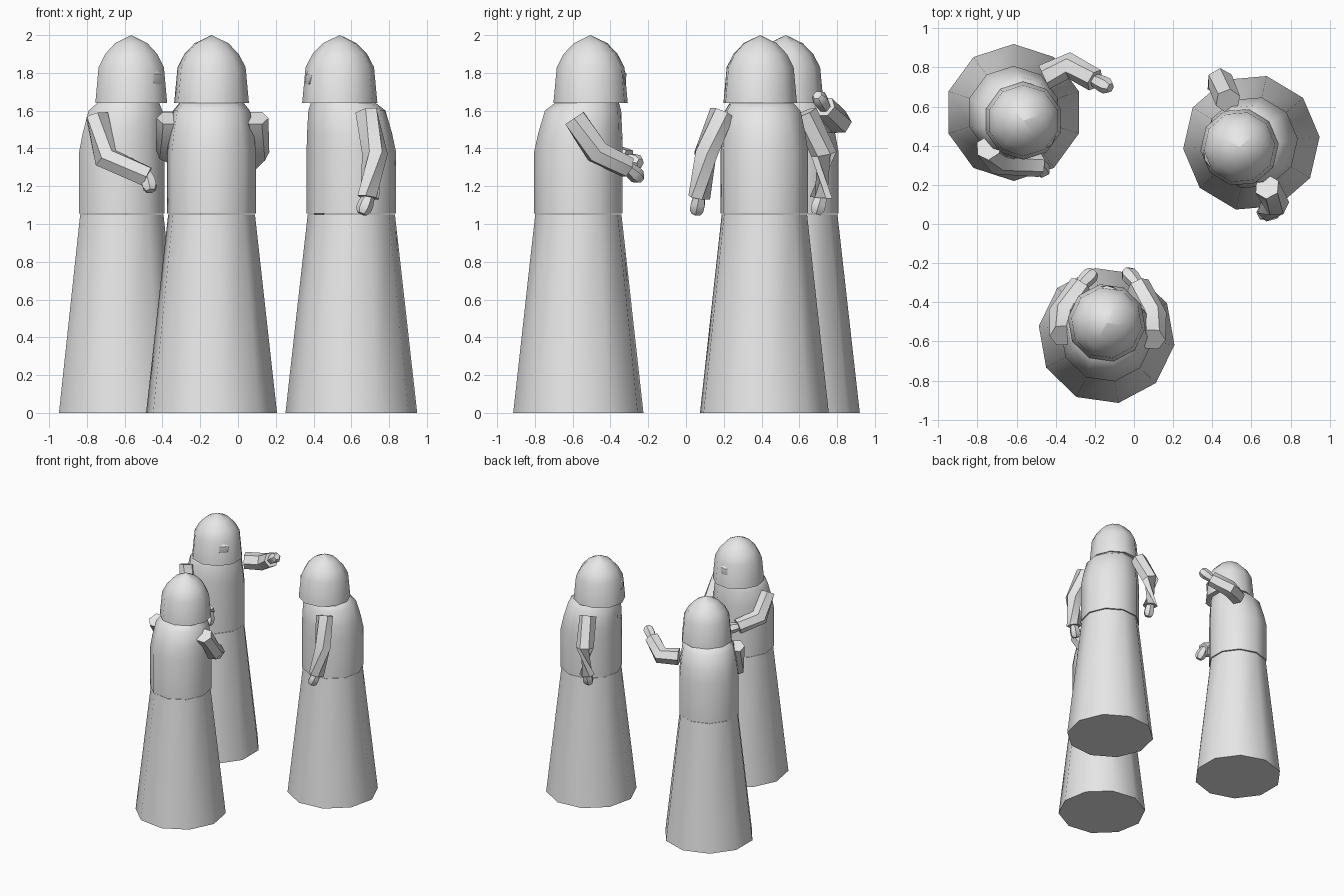
import bpy, bmesh, math
from mathutils import Vector, Matrix

if "Cube" in bpy.data.objects:
    bpy.data.objects.remove(bpy.data.objects["Cube"])

grey = bpy.data.materials.new("plain grey")
grey.diffuse_color = (0.8, 0.8, 0.8, 1)
grey.use_nodes = True
grey.node_tree.nodes["Principled BSDF"].inputs["Base Color"].default_value = grey.diffuse_color


def finish(bm, name, angle=45):
    bmesh.ops.recalc_face_normals(bm, faces=bm.faces[:])
    mesh = bpy.data.meshes.new(name)
    bm.to_mesh(mesh)
    bm.free()
    mesh.materials.append(grey)
    ob = bpy.data.objects.new(name, mesh)
    bpy.context.collection.objects.link(ob)
    bpy.ops.object.select_all(action='DESELECT')
    ob.select_set(True)
    bpy.context.view_layer.objects.active = ob
    bpy.ops.object.shade_smooth_by_angle(angle=math.radians(angle))


def skin(name, rings, angle=45):
    """Bridge rings of points and cap both ends."""
    bm = bmesh.new()
    loops = [[bm.verts.new(p) for p in ring] for ring in rings]
    n = len(loops[0])
    for a, b in zip(loops, loops[1:]):
        for i in range(n):
            j = (i + 1) % n
            bm.faces.new((a[i], a[j], b[j], b[i]))
    bm.faces.new(loops[0])
    bm.faces.new(loops[-1])
    bmesh.ops.remove_doubles(bm, verts=bm.verts[:], dist=0.0005)
    finish(bm, name, angle)


def lathe(name, centre, forward, phase, profile, sides=10):
    """Profile rows are height, radius, forward lean."""
    rings = []
    for z, r, lean in profile:
        c = Vector((*centre, z)) + forward * lean
        rings.append([c + Vector((math.cos(a), math.sin(a), 0)) * r
                      for a in (phase + math.tau * i / sides for i in range(sides))])
    skin(name, rings)


def tube(name, path, radii, sides=6):
    pts = [Vector(p) for p in path]
    rings = []
    for i, (p, r) in enumerate(zip(pts, radii)):
        d = pts[min(i + 1, len(pts) - 1)] - pts[max(i - 1, 0)]
        q = d.to_track_quat('Z', 'Y')
        rings.append([p + q @ Vector((r * math.cos(math.tau * k / sides),
                                      r * math.sin(math.tau * k / sides), 0))
                      for k in range(sides)])
    skin(name, rings, 50)


SKIRT = [(0, 0.35, 0), (1.05, 0.232, 0)]
TORSO = [(1.055, 0.238, 0), (1.38, 0.238, 0), (1.48, 0.226, 0.01),
         (1.60, 0.205, 0.025), (1.65, 0.165, 0.05)]
HEAD = [(1.64, 0.200, 0.065), (1.66, 0.198, 0.065), (1.83, 0.182, 0.065),
        (1.90, 0.145, 0.065), (1.957, 0.090, 0.065), (2.0, 0.0004, 0.065)]


def figure(tag, centre, facing, phase, arms):
    f = math.radians(facing)
    forward = Vector((math.cos(f), math.sin(f), 0))
    ph = math.radians(phase)
    lathe(tag + "_robe_skirt", centre, forward, ph, SKIRT)
    lathe(tag + "_torso", centre, forward, ph, TORSO)
    lathe(tag + "_head", centre, forward, ph, HEAD)

    # shallow face patch set into the front of the hood
    bm = bmesh.new()
    bmesh.ops.create_icosphere(bm, subdivisions=1, radius=1)
    spot = Vector((*centre, 1.77)) + forward * (0.065 + 0.165)
    bm.transform(Matrix.Translation(spot) @ Matrix.Rotation(f, 4, 'Z')
                 @ Matrix.Diagonal((0.028, 0.06, 0.055, 1)))
    finish(bm, tag + "_face", 30)

    # sleeves with a bent elbow, and a small hand at the end of each
    for side, (shoulder, elbow, wrist, hand) in arms.items():
        tube(f"{tag}_{side}_sleeve", (shoulder, elbow, wrist), (0.066, 0.068, 0.06))
        w, h = Vector(wrist), Vector(hand)
        d = (h - w).normalized()
        tube(f"{tag}_{side}_hand", (w - d * 0.02, h - d * 0.02, h + d * 0.015, h + d * 0.04),
             (0.03, 0.042, 0.042, 0.026))


figure("back_left_figure", (-0.615, 0.57), -40, 18, {
    "right": ((-0.745, 0.39, 1.57), (-0.70, 0.32, 1.35), (-0.48, 0.30, 1.25), (-0.47, 0.28, 1.21)),
    "left": ((-0.46, 0.75, 1.54), (-0.33, 0.81, 1.54), (-0.20, 0.735, 1.62), (-0.15, 0.71, 1.66))})

figure("right_figure", (0.60, 0.415), 200, 5, {
    "left": ((0.68, 0.19, 1.59), (0.725, 0.105, 1.37), (0.69, 0.07, 1.14), (0.67, 0.06, 1.09)),
    "right": ((0.48, 0.63, 1.59), (0.44, 0.73, 1.37), (0.43, 0.715, 1.14), (0.43, 0.70, 1.09))})

figure("front_figure", (-0.14, -0.57), 90, -8, {
    "right": ((0.095, -0.59, 1.56), (0.10, -0.47, 1.38), (0.02, -0.31, 1.30), (-0.02, -0.265, 1.26)),
    "left": ((-0.365, -0.57, 1.56), (-0.37, -0.46, 1.39), (-0.27, -0.31, 1.34), (-0.23, -0.27, 1.33))})
